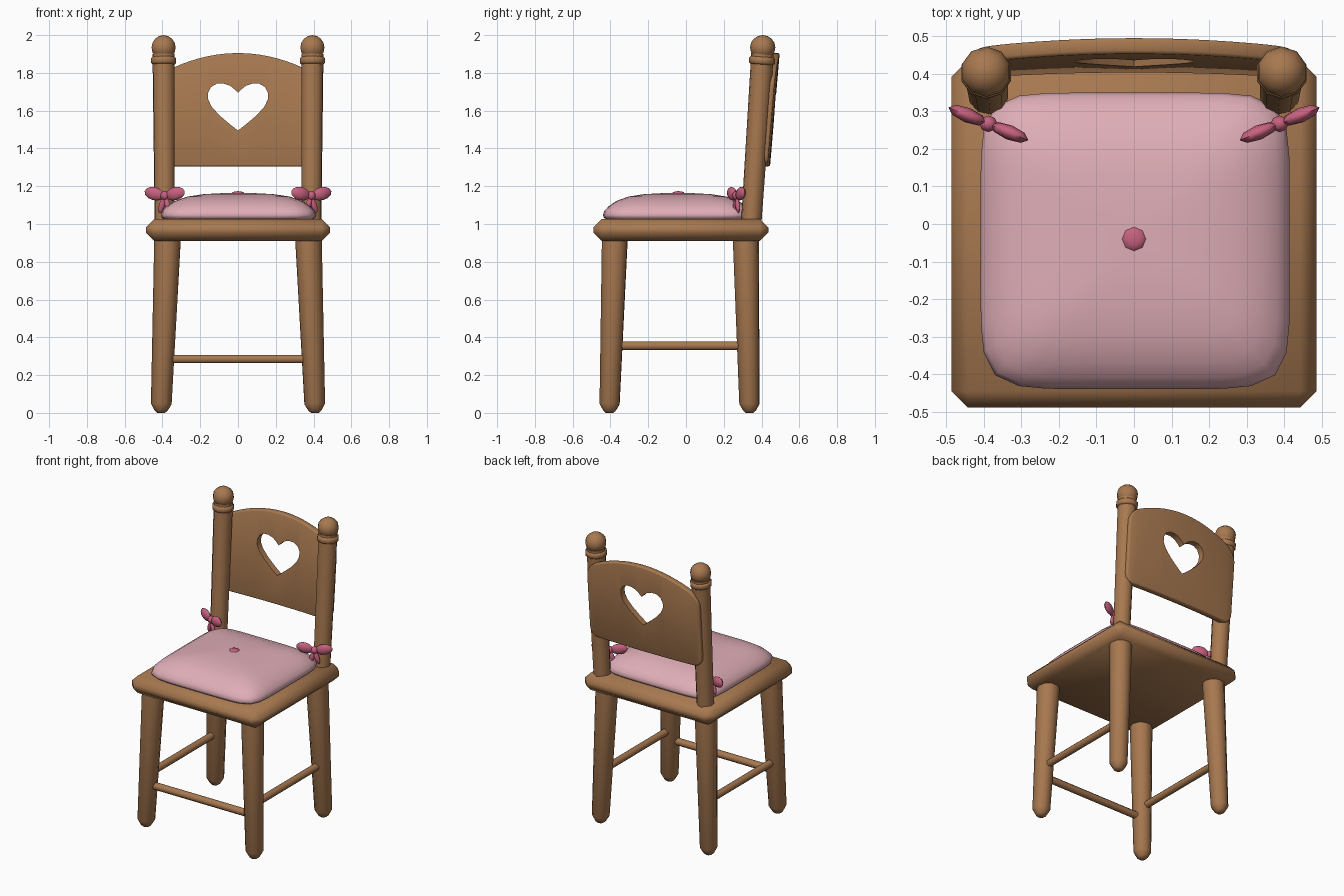
import bpy, bmesh, math
from mathutils import Vector, Matrix

if "Cube" in bpy.data.objects:
    bpy.data.objects.remove(bpy.data.objects["Cube"])


def material(name, rgb):
    m = bpy.data.materials.new(name)
    m.diffuse_color = (*rgb, 1)
    m.use_nodes = True
    m.node_tree.nodes["Principled BSDF"].inputs["Base Color"].default_value = m.diffuse_color
    return m


WOOD = material("warm wood", (0.39, 0.19, 0.08))
PINK = material("soft pink", (0.74, 0.42, 0.47))
ROSE = material("deep rose", (0.57, 0.12, 0.21))


def finish(name, bm, mat):
    bmesh.ops.recalc_face_normals(bm, faces=bm.faces)
    me = bpy.data.meshes.new(name)
    bm.to_mesh(me)
    bm.free()
    me.materials.append(mat)
    ob = bpy.data.objects.new(name, me)
    bpy.context.collection.objects.link(ob)
    return ob


def loft(name, rings, mat):
    """Skin a list of equal-length point rings and cap both ends."""
    bm = bmesh.new()
    loops = [[bm.verts.new(p) for p in ring] for ring in rings]
    n = len(loops[0])
    for a, b in zip(loops, loops[1:]):
        for i in range(n):
            j = (i + 1) % n
            bm.faces.new((a[i], a[j], b[j], b[i]))
    bm.faces.new(loops[0])
    bm.faces.new(loops[-1])
    return finish(name, bm, mat)


def turned(name, base, top, profile, mat, sides=10):
    """Turned piece from base to top; profile holds (fraction, radius)."""
    base, top = Vector(base), Vector(top)
    rot = (top - base).to_track_quat('Z', 'Y')
    rings = []
    for t, r in profile:
        c = base.lerp(top, t)
        rings.append([c + rot @ Vector((r * math.cos(a), r * math.sin(a), 0))
                      for a in (math.tau * (i + 0.5) / sides for i in range(sides))])
    return loft(name, rings, mat)


def ellipsoid(name, centre, size, mat, along=(1, 0, 0), u=10, v=7):
    """Ellipsoid whose local x axis points along the given direction."""
    bm = bmesh.new()
    rot = Vector(along).to_track_quat('X', 'Z').to_matrix().to_4x4()
    bmesh.ops.create_uvsphere(bm, u_segments=u, v_segments=v, radius=1,
                              matrix=Matrix.Translation(centre) @ rot @ Matrix.Diagonal((*size, 1)))
    return finish(name, bm, mat)


# seat: chamfered slab
bm = bmesh.new()
bmesh.ops.create_cube(bm, size=1, matrix=Matrix.Translation((0, -0.027, 0.968))
                      @ Matrix.Diagonal((0.974, 0.925, 0.116, 1)))
bmesh.ops.bevel(bm, geom=bm.edges[:], offset=0.044, segments=1, affect='EDGES')
finish("seat", bm, WOOD)

# cushion: rounded square rings rising to a dome
rings = []
for s, z in [(0.95, 1.022), (0.99, 1.035), (1.0, 1.048), (0.98, 1.07), (0.92, 1.095),
             (0.82, 1.122), (0.66, 1.145), (0.45, 1.158), (0.22, 1.163), (0.03, 1.164)]:
    ring = []
    for i in range(48):
        c, q = math.cos(math.tau * i / 48), math.sin(math.tau * i / 48)
        k = s / (abs(c) ** 7 + abs(q) ** 7) ** (1 / 7)
        ring.append((0.003 + 0.412 * k * c, -0.045 + 0.395 * k * q, z))
    rings.append(ring)
loft("cushion", rings, PINK)
ellipsoid("cushion_button", (0, -0.04, 1.162), (0.033, 0.033, 0.012), ROSE, u=8, v=6)

LEG = [(0, 0.02), (0.012, 0.034), (0.05, 0.055), (1, 0.071)]
for side, s in (("left", -1), ("right", 1)):
    # splayed legs
    turned(f"{side}_front_leg", (s * 0.408, -0.406, 0), (s * 0.372, -0.376, 0.95), LEG, WOOD)
    turned(f"{side}_back_leg", (s * 0.408, 0.337, 0), (s * 0.372, 0.316, 0.95), LEG, WOOD)
    # side stretcher
    turned(f"{side}_stretcher", (s * 0.394, -0.39, 0.355), (s * 0.394, 0.33, 0.355),
           [(0, 0.024), (1, 0.024)], WOOD, 8)
    # back post with collar and ball
    turned(f"{side}_post", (s * 0.388, 0.343, 0.97), (s * 0.394, 0.405, 1.9),
           [(0, 0.054), (1, 0.06)], WOOD)
    turned(f"{side}_post_collar", (s * 0.394, 0.401, 1.845), (s * 0.394, 0.404, 1.885),
           [(0, 0.06), (0.2, 0.069), (0.8, 0.069), (1, 0.06)], WOOD)
    ellipsoid(f"{side}_post_ball", (s * 0.394, 0.406, 1.934), (0.067, 0.067, 0.066), WOOD, u=10, v=8)
    # ribbon bow: knot, two loops and two tails
    knot = Vector((s * 0.388, 0.267, 1.15))
    ellipsoid(f"{side}_bow_knot", knot, (0.024, 0.022, 0.024), ROSE, u=8, v=6)
    for part, d in (("outer", 1), ("inner", -1)):
        way = Vector((s * d * 0.9, d * 0.37, 0.22))
        ellipsoid(f"{side}_bow_{part}_loop", knot + way * 0.062 + Vector((0, 0, -0.003)),
                  (0.056, 0.02, 0.035), ROSE, way, 8, 6)
        fall = Vector((s * d * 0.3, d * 0.12, -1))
        ellipsoid(f"{side}_bow_{part}_tail", knot + fall * 0.05, (0.045, 0.012, 0.016), ROSE, fall, 8, 6)

# front stretcher
turned("front_stretcher", (-0.397, -0.397, 0.285), (0.397, -0.397, 0.285),
       [(0, 0.024), (1, 0.024)], WOOD, 8)

# backrest: bowed, tilted board with arched top and rounded corners
W, R = 0.42, 0.06
xs = [W * math.sin(math.pi / 2 * i / 12) for i in range(-12, 13)]


def board_point(x, z, depth):
    y = 0.403 + 0.085 * (z - 1.305) - 0.014 * (x / W) ** 2
    return (x, y + depth, z)


rings = []
for x in xs:
    e = max(0, abs(x) - (W - R))
    cut = R - math.sqrt(max(0, R * R - e * e))
    low, high = 1.305 + cut, 1.905 - 0.66 * x * x - cut
    rings.append([board_point(x, low, 0), board_point(x, high, 0),
                  board_point(x, high, 0.042), board_point(x, low, 0.042)])
backrest = loft("backrest", rings, WOOD)
bm = bmesh.new()
bm.from_mesh(backrest.data)
rim = [e for e in bm.edges if e.calc_face_angle(0) > 1.0]
bmesh.ops.bevel(bm, geom=rim, offset=0.009, segments=2, profile=0.5, affect='EDGES')
bm.to_mesh(backrest.data)
bm.free()

# heart opening
half = [(0, 1.495), (0.045, 1.53), (0.1, 1.577), (0.14, 1.622), (0.158, 1.66), (0.158, 1.695),
        (0.142, 1.726), (0.112, 1.743), (0.078, 1.744), (0.042, 1.732), (0.015, 1.71), (0, 1.694)]
heart = half + [(-x, z) for x, z in half[-2:0:-1]]
cutter = loft("heart_cutter", [[(x, y, z) for x, z in heart] for y in (0.2, 0.7)], WOOD)
cutter.hide_render = True
mod = backrest.modifiers.new("heart", 'BOOLEAN')
mod.object, mod.operation, mod.solver = cutter, 'DIFFERENCE', 'EXACT'
bpy.context.view_layer.objects.active = backrest
backrest.select_set(True)
bpy.ops.object.modifier_apply(modifier=mod.name)
bpy.data.objects.remove(cutter)

# smooth shading with sharp edges kept
bpy.ops.object.select_all(action='SELECT')
bpy.ops.object.shade_smooth_by_angle(angle=math.radians(50))
